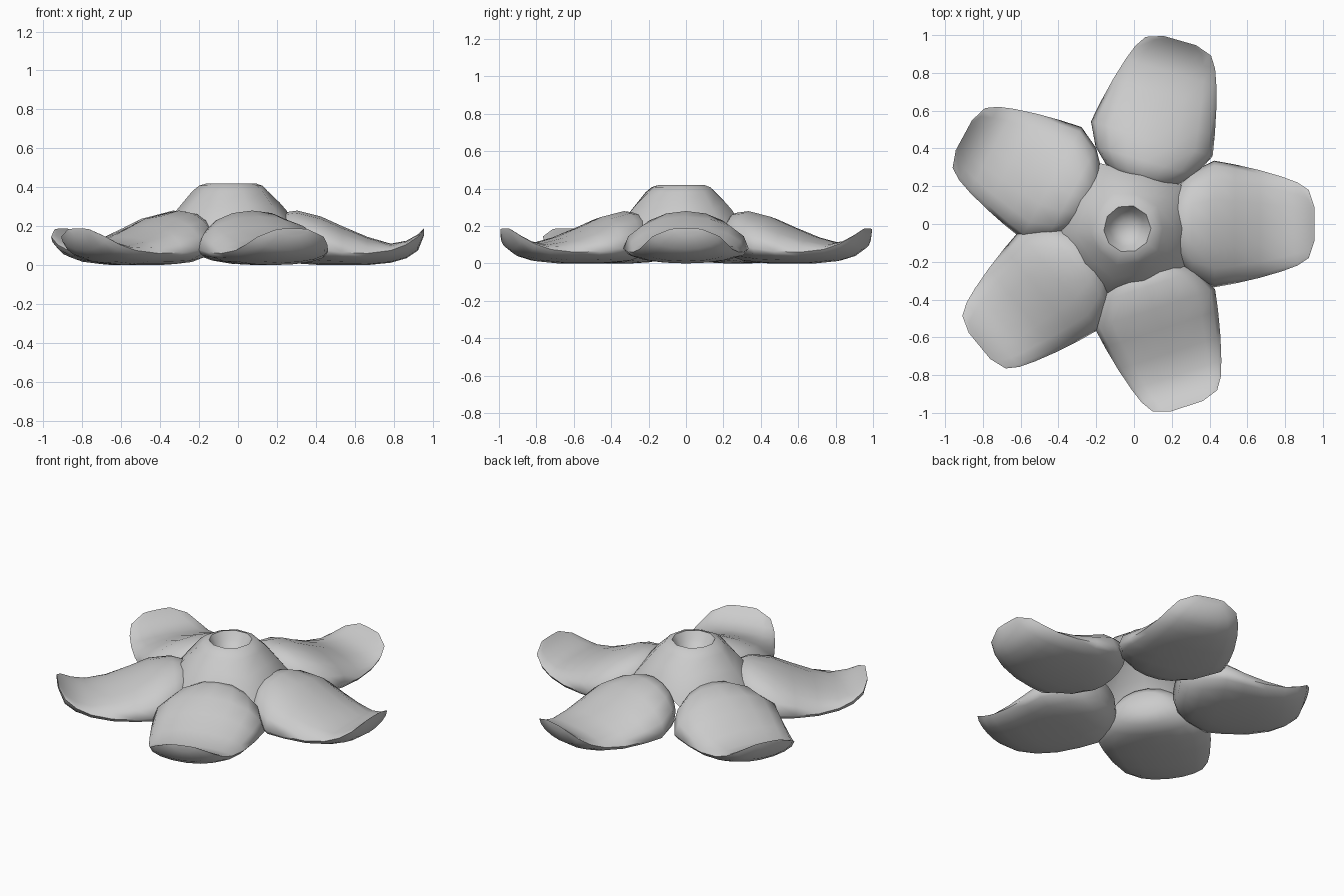
import bpy, bmesh
from math import sin, cos, pi, radians

if "Cube" in bpy.data.objects:
    bpy.data.objects.remove(bpy.data.objects["Cube"])

CX = -0.035  # flower axis


def finish(bm, name, angle):
    bmesh.ops.recalc_face_normals(bm, faces=bm.faces)
    me = bpy.data.meshes.new(name)
    bm.to_mesh(me)
    bm.free()
    ob = bpy.data.objects.new(name, me)
    bpy.context.collection.objects.link(ob)
    bpy.ops.object.select_all(action='DESELECT')
    ob.select_set(True)
    bpy.context.view_layer.objects.active = ob
    bpy.ops.object.shade_smooth_by_angle(angle=radians(angle))
    return ob


def bridge(bm, a, b):
    n = len(a)
    for i in range(n):
        bm.faces.new((a[i], a[(i + 1) % n], b[(i + 1) % n], b[i]))


# petal sections: distance from axis, half width, z bottom, z edge, z top
SECTIONS = [
    (.225, .11, .08, .15, .22),
    (.27, .20, .03, .125, .27),
    (.34, .275, .008, .11, .28),
    (.46, .335, .0, .08, .25),
    (.57, .315, .0, .065, .20),
    (.70, .285, .0, .06, .145),
    (.82, .25, .012, .075, .11),
    (.90, .22, .035, .105, .125),
    (.96, .18, .075, .145, .158),
    (.99, .09, .15, .182, .188),
]


def petal(index, angle, scale):
    bm = bmesh.new()
    ca, sa = cos(radians(angle)), sin(radians(angle))
    rings = []
    for r, w, zb, ze, zt in SECTIONS:
        r *= scale
        ring = []
        for k in range(16):
            t = 2 * pi * k / 16
            y = w * cos(t)
            h = (zt - ze) if sin(t) > 0 else (ze - zb)
            z = ze + h * sin(t)
            ring.append(bm.verts.new((CX + r * ca - y * sa, r * sa + y * ca, z)))
        rings.append(ring)
    for a, b in zip(rings, rings[1:]):
        bridge(bm, a, b)
    bm.faces.new(rings[0])
    bm.faces.new(rings[-1])
    finish(bm, f"petal_{index}", 65)


# five petals
ANGLES = [0, 74, 151.5, 219.5, 288]
for i, (a, s) in enumerate(zip(ANGLES, (1.0, 1.02, .995, 1.025, 1.025))):
    petal(i + 1, a, s)

# flower centre: five-cornered skirt rising to a rim with a dimple
# rows: corner radius, corner z, side radius, side z
ROWS = [
    (.375, .16, .30, .245),
    (.34, .21, .285, .28),
    (.275, .29, .25, .32),
    (.20, .38, .187, .38),
    (.165, .408, .16, .408),
    (.125, .42, .125, .42),
    (.095, .37, .095, .37),
    (.05, .33, .05, .33),
]
CORNERS = [37.5, 112.5, 184.5, 253.5, 324]
bm = bmesh.new()
rings = []
for rc, zc, rs, zs in ROWS:
    ring = []
    for i, a in enumerate(CORNERS):
        nxt = CORNERS[(i + 1) % 5] + (360 if i == 4 else 0)
        for ang, r, z in ((a, rc, zc), ((a + nxt) / 2, rs, zs)):
            t = radians(ang)
            ring.append(bm.verts.new((CX + r * cos(t), -0.025 + r * sin(t), z)))
    rings.append(ring)
for a, b in zip(rings, rings[1:]):
    bridge(bm, a, b)
bm.faces.new(rings[-1])
finish(bm, "flower_centre", 60)
